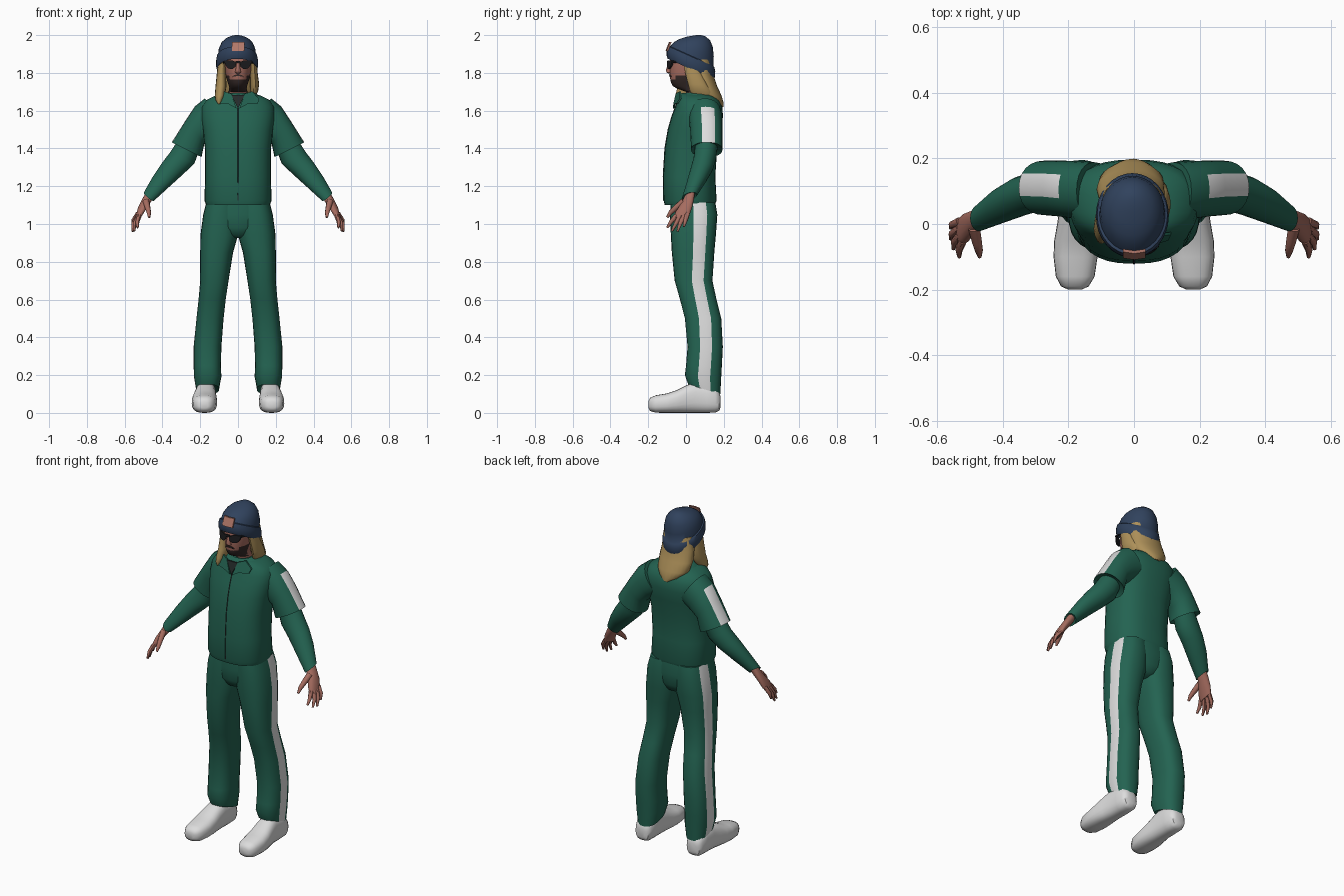
import bpy, bmesh, math
from mathutils import Vector


def mat(name, r, g, b):
    m = bpy.data.materials.new(name)
    m.diffuse_color = (r, g, b, 1)
    return m


GREEN = mat("green_cloth", 0.017, 0.125, 0.083)
WHITE = mat("white", 0.72, 0.72, 0.72)
NAVY = mat("navy_wool", 0.03, 0.055, 0.11)
SKIN = mat("skin", 0.38, 0.15, 0.115)
PATCH = mat("pink_patch", 0.45, 0.19, 0.145)
BLOND = mat("blond_hair", 0.42, 0.28, 0.10)
BLACK = mat("black_plastic", 0.012, 0.012, 0.014)
BEARD = mat("dark_beard", 0.035, 0.022, 0.02)
SHIRT = mat("dark_shirt", 0.02, 0.026, 0.025)


def finish(name, bm, mats, mirror):
    bmesh.ops.recalc_face_normals(bm, faces=bm.faces[:])
    me = bpy.data.meshes.new(name)
    bm.to_mesh(me)
    bm.free()
    for m in mats:
        me.materials.append(m)
    ob = bpy.data.objects.new(name, me)
    bpy.context.collection.objects.link(ob)
    if mirror:
        ob.modifiers.new("mirror", 'MIRROR').use_mirror_merge = False
    return ob


def loft(name, rings, mats, n=24, p=2.0, mirror=False, rule=None):
    """Skin over rings (centre, U, V[, phase in degrees]) with superellipse sections."""
    bm = bmesh.new()
    rows = []
    for ring in rings:
        c, u, v = (Vector(a) for a in ring[:3])
        ph = math.radians(ring[3]) if len(ring) > 3 else 0
        row = []
        for i in range(n):
            a = 2 * math.pi * i / n + ph
            ca, sa = math.cos(a), math.sin(a)
            row.append(bm.verts.new(c + u * math.copysign(abs(ca) ** (2 / p), ca)
                                    + v * math.copysign(abs(sa) ** (2 / p), sa)))
        rows.append(row)
    for j in range(len(rows) - 1):
        for i in range(n):
            k = (i + 1) % n
            f = bm.faces.new((rows[j][i], rows[j][k], rows[j + 1][k], rows[j + 1][i]))
            if rule:
                f.material_index = rule(j, i, f.calc_center_median())
    bm.faces.new(rows[0])
    bm.faces.new(rows[-1])
    return finish(name, bm, mats, mirror)


def level(z, rx, yf, yb, x=0.0, tilt=0.0, phase=0.0):
    """Horizontal ring from front depth to back depth; tilt is rise per unit y."""
    r = (yb - yf) / 2
    return ((x, (yf + yb) / 2, z), (rx, 0, 0), (0, r, r * tilt), phase)


def tube(name, pts, radii, m, n=10, mirror=False):
    pts = [Vector(q) for q in pts]
    rings = []
    for i, q in enumerate(pts):
        d = pts[min(i + 1, len(pts) - 1)] - pts[max(i - 1, 0)]
        rot = d.to_track_quat('Z', 'Y')
        rings.append((q, rot @ Vector((radii[i], 0, 0)), rot @ Vector((0, radii[i], 0))))
    return loft(name, rings, [m], n, mirror=mirror)


def plate(name, pts, m, thick=0.008, mirror=False):
    bm = bmesh.new()
    front = [bm.verts.new(q) for q in pts]
    back = [bm.verts.new((q[0], q[1] + thick, q[2])) for q in pts]
    bm.faces.new(front)
    bm.faces.new(back)
    for i in range(len(pts)):
        k = (i + 1) % len(pts)
        bm.faces.new((front[i], front[k], back[k], back[i]))
    return finish(name, bm, [m], mirror)


# jacket body: height, half width, front, back
body = [(1.115, .15, -.10, .14), (1.10, .168, -.112, .152), (1.125, .178, -.119, .162),
        (1.25, .174, -.121, .155), (1.40, .175, -.112, .165), (1.50, .186, -.095, .185),
        (1.57, .196, -.075, .196), (1.62, .192, -.056, .192), (1.655, .17, -.046, .175),
        (1.68, .12, -.038, .15), (1.69, .08, -.03, .13)]
loft("jacket_body", [level(*b) for b in body], [GREEN], 32, 2.5)
tube("jacket_zip", [(0, b[2], b[0]) for b in body[2:8]], [.0025] * 6, SHIRT, 6)

# short sleeves with white shoulder stripe
loft("jacket_sleeve", [
    ((.12, .10, 1.58), (.055, 0, .085), (0, .088, 0)),
    ((.175, .104, 1.545), (.055, 0, .076), (0, .088, 0)),
    ((.228, .108, 1.488), (.05, 0, .06), (0, .085, 0)),
    ((.272, .11, 1.393), (.079, 0, .039), (0, .083, 0)),
    ((.268, .11, 1.405), (.062, 0, .03), (0, .067, 0))],
    [GREEN, WHITE], 24, 2.2, True,
    lambda j, i, c: 1 if j in (1, 2) and i in (23, 0, 1) else 0)

# long undersleeves
loft("lower_arm", [
    ((.255, .11, 1.43), (.055, 0, .025), (0, .06, 0)),
    ((.295, .10, 1.35), (.064, 0, .03), (0, .06, 0)),
    ((.345, .085, 1.295), (.056, 0, .03), (0, .06, 0)),
    ((.41, .055, 1.222), (.04, 0, .03), (0, .054, .012)),
    ((.472, .018, 1.145), (.027, 0, .021), (0, .04, .01)),
    ((.468, .02, 1.15), (.02, 0, .015), (0, .03, .008))], [GREEN], 20, 2, True)

# hands
loft("palm", [
    ((.466, .02, 1.155), (.02, 0, .013), (0, .027, .01)),
    ((.487, .008, 1.12), (.02, 0, .01), (0, .034, .012)),
    ((.513, -.012, 1.075), (.017, 0, .008), (0, .045, .014)),
    ((.528, -.022, 1.04), (.012, 0, .006), (0, .042, .012))], [SKIN], 16, 2.3, True)
fingers = [((.522, -.052, 1.045), (.533, -.08, 1.01), (.532, -.10, .98)),
           ((.528, -.033, 1.042), (.547, -.055, 1.0), (.55, -.075, .962)),
           ((.53, -.012, 1.045), (.554, -.03, 1.003), (.558, -.045, .96)),
           ((.53, .008, 1.055), (.554, -.002, 1.02), (.558, -.012, .985))]
for k, pts in enumerate(fingers):
    tube("finger_%d" % (k + 1), pts, [.013, .011, .006], SKIN, 8, True)
tube("thumb", [(.487, -.012, 1.12), (.478, -.055, 1.085), (.472, -.082, 1.06), (.47, -.10, 1.035)],
     [.018, .015, .012, .006], SKIN, 8, True)

# trousers: height, inner x, outer x, front, back, tilt, stripe phase
legs = [(1.115, 0, .168, -.08, .155, 0, 0), (1.05, 0, .184, -.085, .166, 0, 0),
        (.94, 0, .199, -.08, .158, 0, 0), (.85, .026, .20, -.075, .15, 0, 0),
        (.70, .05, .20, -.06, .14, 0, -3), (.60, .065, .209, -.032, .162, 0, -6),
        (.50, .076, .22, -.006, .187, 0, -9), (.35, .088, .235, .008, .195, 0, -12),
        (.25, .09, .235, .0, .19, 0, -12), (.19, .088, .233, -.006, .186, -.1, -12),
        (.125, .10, .222, .012, .182, -.3, -12), (.14, .115, .208, .03, .165, -.3, -12)]
loft("trouser_leg", [level(z, (xo - xi) / 2, yf, yb, (xi + xo) / 2, t, ph)
                     for z, xi, xo, yf, yb, t, ph in legs],
     [GREEN, WHITE], 24, 2.5, True, lambda j, i, c: 1 if i in (0, 1) and j < 10 else 0)
loft("trouser_seat", [level(1.12, .14, -.08, .155), level(1.05, .145, -.084, .163),
                      level(.98, .125, -.078, .153), level(.94, .07, -.06, .135),
                      level(.925, .03, -.03, .10)], [GREEN], 28, 2.6)

# shoes, lofted heel to toe: y, centre x, half width, bottom, top
shoes = [(-.199, .18, .022, .025, .062), (-.19, .18, .042, .01, .08), (-.16, .179, .059, .001, .093),
         (-.10, .178, .067, 0, .103), (-.05, .177, .066, 0, .12), (0, .174, .06, 0, .145),
         (.05, .171, .055, 0, .165), (.11, .17, .054, 0, .155), (.155, .17, .052, .002, .135),
         (.176, .17, .042, .012, .11), (.183, .17, .022, .03, .085)]
loft("shoe", [((x, y, (b + t) / 2), (w, 0, 0), (0, 0, (t - b) / 2)) for y, x, w, b, t in shoes],
     [WHITE], 24, 2.6, True)

# head and neck, beard coloured along the jaw
head = [(1.62, .055, .0, .11), (1.70, .05, .0, .10), (1.716, .046, -.045, .10), (1.73, .048, -.07, .10),
        (1.75, .055, -.08, .11), (1.765, .06, -.083, .115), (1.785, .064, -.085, .12),
        (1.81, .068, -.087, .125), (1.85, .072, -.088, .13), (1.89, .073, -.082, .13),
        (1.92, .065, -.06, .12)]
loft("head", [level(*h) for h in head], [SKIN, BEARD], 32, 2.15,
     rule=lambda j, i, c: 1 if c.y < .02 and 1.705 < c.z < 1.768 + .3 * max(0, c.y + .075) else 0)
loft("nose", [level(1.85, .008, -.094, -.07), level(1.815, .013, -.108, -.07),
              level(1.803, .017, -.104, -.07), level(1.797, .01, -.094, -.07)], [SKIN], 10)
plate("moustache", [(-.03, -.085, 1.779), (0, -.091, 1.784), (.03, -.085, 1.779),
                    (.022, -.087, 1.788), (0, -.091, 1.794), (-.022, -.087, 1.788)], BEARD)

# sunglasses
plate("glasses_lens", [(.008, -.101, 1.855), (.014, -.10, 1.832), (.03, -.097, 1.82), (.052, -.09, 1.823),
                       (.066, -.08, 1.84), (.072, -.072, 1.866), (.03, -.098, 1.866)], BLACK, .009, True)
plate("glasses_bridge", [(-.012, -.101, 1.852), (.012, -.101, 1.852), (.012, -.101, 1.864),
                         (-.012, -.101, 1.864)], BLACK)
tube("glasses_arm", [(.07, -.07, 1.858), (.077, -.02, 1.855), (.078, .04, 1.848)], [.006] * 3, BLACK, 6, True)

# knitted hat with turned cuff
S = -.45
hat = [(1.835, .09, -.075, .125, S), (1.82, .105, -.097, .147, S), (1.835, .111, -.103, .153, S),
       (1.865, .111, -.102, .155, S), (1.886, .107, -.093, .15, S), (1.889, .10, -.084, .145, S),
       (1.925, .097, -.064, .147, -.36), (1.958, .083, -.035, .142, -.24),
       (1.982, .06, -.002, .127, -.12), (1.996, .03, .035, .10, -.03), (2.0, .01, .055, .08, 0)]
loft("hat", [level(z, rx, yf, yb, -.005, t) for z, rx, yf, yb, t in hat], [NAVY], 32)
plate("hat_patch", [(-.033, -.104, 1.915), (.001, -.109, 1.915), (.035, -.104, 1.915),
                    (.035, -.085, 1.964), (.001, -.09, 1.964), (-.033, -.085, 1.964)], PATCH, .009)

# hair
loft("hair_back", [level(1.87, .09, .02, .135, -.005), level(1.79, .10, .025, .145, -.008),
                   level(1.73, .104, .045, .165, -.01), level(1.68, .098, .07, .188, -.008),
                   level(1.645, .07, .10, .198, -.005), level(1.62, .02, .15, .199)], [BLOND], 24)
loft("hair_lock_long", [level(1.87, .02, -.03, .06, -.082), level(1.80, .024, -.035, .07, -.088),
                        level(1.73, .029, -.045, .06, -.09), level(1.68, .027, -.058, .03, -.096),
                        level(1.655, .018, -.06, .0, -.10), level(1.635, .006, -.055, -.03, -.10)],
     [BLOND], 14)
loft("hair_lock_short", [level(1.87, .018, -.02, .06, .08), level(1.80, .02, -.005, .08, .084),
                         level(1.74, .024, .01, .11, .088), level(1.70, .02, .02, .13, .086),
                         level(1.67, .008, .05, .13, .08)], [BLOND], 14)

# collar and shirt opening
loft("collar", [level(1.64, .13, -.05, .165), level(1.672, .12, -.046, .155),
                level(1.70, .085, -.028, .135, 0, .1), level(1.70, .07, -.012, .12, 0, .1),
                level(1.675, .055, .0, .105)], [GREEN], 28, 2.1)
plate("shirt_opening", [(-.036, -.053, 1.684), (.036, -.053, 1.684), (0, -.066, 1.612)], SHIRT)
plate("collar_flap", [(.008, -.069, 1.612), (.05, -.067, 1.635), (.105, -.05, 1.638), (.112, -.034, 1.662),
                      (.075, -.035, 1.702), (.036, -.055, 1.69)], GREEN, .009, True)

# smooth shading with crisp edges
meshes = [o for o in bpy.context.scene.objects if o.type == 'MESH']
for o in meshes:
    o.select_set(True)
bpy.context.view_layer.objects.active = meshes[0]
bpy.ops.object.shade_smooth_by_angle(angle=math.radians(45))
